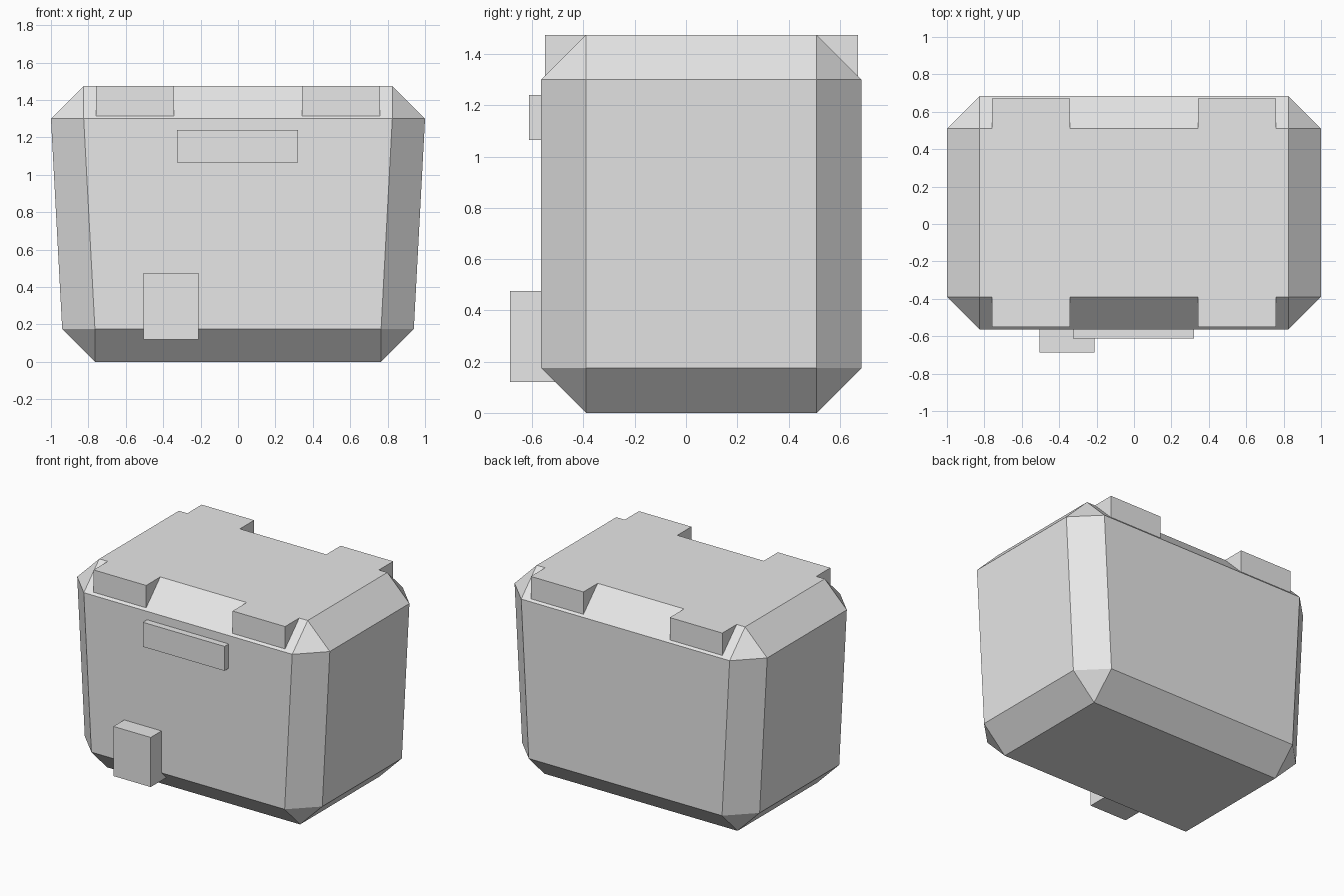
import bpy, bmesh, math

cube = bpy.data.objects.get("Cube")
if cube:
    bpy.data.objects.remove(cube, do_unlink=True)

grey = bpy.data.materials.new("light_grey")
grey.use_nodes = True
grey.diffuse_color = (0.8, 0.8, 0.8, 1)
grey.node_tree.nodes["Principled BSDF"].inputs["Base Color"].default_value = (0.8, 0.8, 0.8, 1)


def finish(name, bm):
    bmesh.ops.recalc_face_normals(bm, faces=bm.faces)
    mesh = bpy.data.meshes.new(name)
    bm.to_mesh(mesh)
    bm.free()
    mesh.materials.append(grey)
    obj = bpy.data.objects.new(name, mesh)
    bpy.context.collection.objects.link(obj)
    return obj


def box(name, x, y, z):
    bm = bmesh.new()
    bmesh.ops.create_cube(bm, size=1)
    for v in bm.verts:
        v.co = [lo if c < 0 else hi for c, (lo, hi) in zip(v.co, (x, y, z))]
    return finish(name, bm)


# Tapered body with wide chamfers on every edge
MID_Y, HALF_Y, CUT, TOP = 0.06, 0.625, 0.175, 1.475
bm = bmesh.new()
for sx in (-1, 1):
    for sy in (-1, 1):
        inner_y = MID_Y + sy * (HALF_Y - CUT)
        outer_y = MID_Y + sy * HALF_Y
        for width, z, z_end in ((0.94, CUT, 0), (1.0, TOP - CUT, TOP)):
            inner_x = sx * (width - CUT)
            bm.verts.new((inner_x, inner_y, z_end))
            bm.verts.new((inner_x, outer_y, z))
            bm.verts.new((sx * width, inner_y, z))
bmesh.ops.convex_hull(bm, input=bm.verts[:])
bmesh.ops.dissolve_limit(bm, angle_limit=math.radians(3), verts=bm.verts[:], edges=bm.edges[:])
finish("body", bm)

# Tabs squaring off the top chamfers, front and back on both sides
for side, s in (("left", 1), ("right", -1)):
    x = sorted((s * 0.342, s * 0.758))
    for end, y in (("front", (-0.55, -0.39)), ("back", (0.51, 0.672))):
        box(f"{side}_{end}_top_tab", x, y, (1.315, TOP))

# Raised details on the front
box("front_plate", (-0.325, 0.322), (-0.612, -0.54), (1.065, 1.24))
box("front_latch", (-0.505, -0.21), (-0.687, -0.505), (0.12, 0.475))
